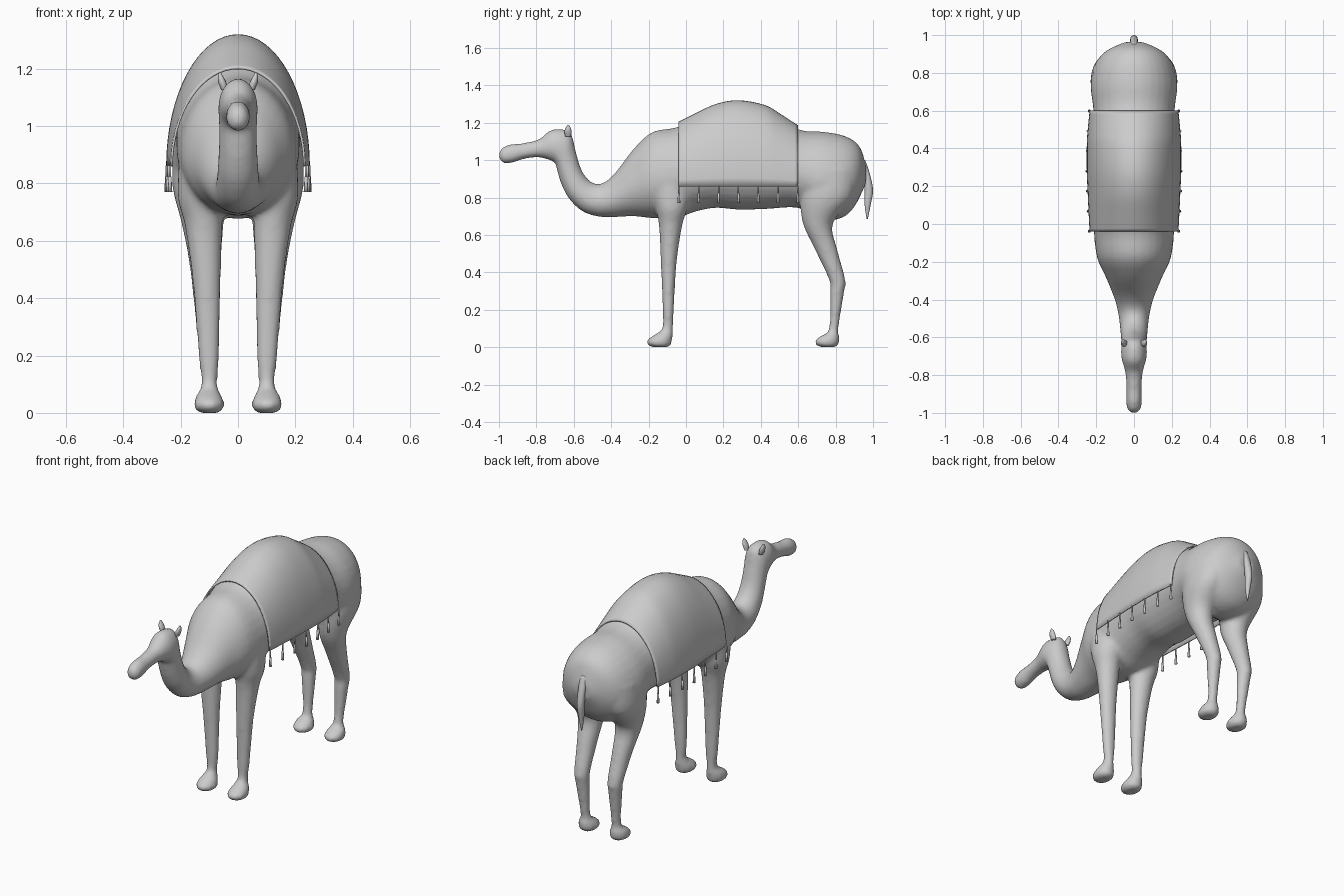
import bpy, bmesh, math
from mathutils import Vector, Matrix

if "Cube" in bpy.data.objects:
    bpy.data.objects.remove(bpy.data.objects["Cube"])


def smooth_rows(rows, steps=4):
    """Catmull-Rom interpolation of parameter rows."""
    out = []
    for i in range(len(rows) - 1):
        p0, p1 = rows[max(i - 1, 0)], rows[i]
        p2, p3 = rows[i + 1], rows[min(i + 2, len(rows) - 1)]
        for s in range(steps):
            t = s / steps
            out.append([0.5 * (2 * b + (c - a) * t + (2 * a - 5 * b + 4 * c - d) * t * t
                               + (3 * b - a - 3 * c + d) * t ** 3)
                        for a, b, c, d in zip(p0, p1, p2, p3)])
    out.append(list(rows[-1]))
    return out


def finish(name, bm):
    bmesh.ops.recalc_face_normals(bm, faces=bm.faces)
    for f in bm.faces:
        f.smooth = True
    me = bpy.data.meshes.new(name)
    bm.to_mesh(me)
    bm.free()
    ob = bpy.data.objects.new(name, me)
    bpy.context.collection.objects.link(ob)
    return ob


def loft(name, rings, closed=True):
    bm = bmesh.new()
    vs = [[bm.verts.new(p) for p in r] for r in rings]
    n = len(vs[0])
    for a, b in zip(vs, vs[1:]):
        for i in range(n if closed else n - 1):
            j = (i + 1) % n
            bm.faces.new((a[i], a[j], b[j], b[i]))
    if closed:
        bm.faces.new(vs[0])
        bm.faces.new(vs[-1])
    return finish(name, bm)


def body_ring(row, n=32, f=0.45):
    """Egg-shaped ring between a top and a bottom point, widest at fraction f."""
    ty, tz, by, bz, w = row
    top, bot = Vector((0, ty, tz)), Vector((0, by, bz))
    mid = bot.lerp(top, f)
    ring = []
    for k in range(n):
        a = 2 * math.pi * k / n
        s = math.sin(a)
        ring.append(mid + Vector((w * math.cos(a), 0, 0)) + ((top - mid) * s if s > 0 else (mid - bot) * s))
    return ring


def flat_ring(row, side=1, n=20):
    """Horizontal ellipse from z, y range and x range."""
    z, y0, y1, x0, x1 = row
    return [Vector((side * ((x0 + x1) / 2 + (x1 - x0) / 2 * math.cos(2 * math.pi * k / n)),
                    (y0 + y1) / 2 + (y1 - y0) / 2 * math.sin(2 * math.pi * k / n), z)) for k in range(n)]


# Head, neck and torso: top y, top z, bottom y, bottom z, half width
BODY = [
    (-1.0, 1.035, -1.0, 1.015, .012), (-.985, 1.065, -.98, .985, .034), (-.94, 1.085, -.93, .985, .042),
    (-.88, 1.09, -.87, 1.005, .04), (-.79, 1.11, -.79, 1.015, .046), (-.74, 1.15, -.73, 1.0, .06),
    (-.70, 1.165, -.70, .985, .068), (-.62, 1.15, -.69, .95, .068), (-.59, 1.05, -.67, .88, .066),
    (-.56, .95, -.63, .80, .07), (-.51, .885, -.56, .73, .075), (-.45, .875, -.48, .70, .085),
    (-.38, .93, -.40, .695, .105), (-.28, 1.06, -.28, .70, .15), (-.18, 1.15, -.18, .69, .195),
    (-.05, 1.175, -.05, .69, .212), (.05, 1.225, .05, .725, .215), (.16, 1.28, .16, .745, .215),
    (.28, 1.3, .28, .735, .218), (.42, 1.27, .42, .738, .215), (.6, 1.165, .6, .745, .215),
    (.75, 1.15, .72, .68, .23), (.86, 1.125, .83, .69, .205), (.93, 1.07, .9, .75, .15),
    (.965, .96, .96, .87, .05)]
body = loft("camel_body", [body_ring(r) for r in smooth_rows(BODY)])

# Legs with feet: z, front y, back y, inner x, outer x
FRONT = [(.9, -.2, .04, .05, .205), (.75, -.165, .01, .05, .21), (.65, -.145, -.02, .055, .185),
         (.45, -.135, -.05, .06, .158), (.2, -.125, -.065, .065, .138), (.1, -.128, -.07, .072, .128),
         (.06, -.18, -.07, .058, .146), (.035, -.21, -.075, .047, .154), (.012, -.205, -.08, .052, .15),
         (0, -.18, -.095, .07, .132)]
HIND = [(.95, .63, .90, .05, .22), (.8, .61, .89, .045, .23), (.66, .625, .785, .05, .197),
        (.52, .69, .81, .06, .17), (.36, .765, .852, .065, .152), (.29, .77, .845, .068, .145),
        (.1, .765, .815, .072, .128), (.06, .72, .82, .058, .146), (.035, .69, .82, .047, .154),
        (.012, .695, .815, .052, .15), (0, .72, .80, .07, .132)]
legs = [loft(n, [flat_ring(r, s) for r in smooth_rows(rows)])
        for n, rows in (("front_leg", FRONT), ("hind_leg", HIND)) for s in (1, -1)]

# Merge the legs into the body as one continuous skin
for o in legs + [body]:
    o.select_set(True)
bpy.context.view_layer.objects.active = body
bpy.ops.object.join()
rm = body.modifiers.new("skin", 'REMESH')
rm.mode = 'VOXEL'
rm.voxel_size = 0.012
rm.use_smooth_shade = True
sm = body.modifiers.new("soften", 'SMOOTH')
sm.factor = 0.5
sm.iterations = 6

# Tail
TAIL = [(1.0, .925, .958, -.02, .02), (.93, .95, .982, -.021, .021), (.84, .955, 1.0, -.02, .02),
        (.76, .955, .987, -.014, .014), (.685, .966, .972, -.003, .003)]
loft("tail", [flat_ring(r, 1, 12) for r in smooth_rows(TAIL)])

# Ears
EAR = [(1.125, -.645, -.615, .035, .058), (1.15, -.65, -.612, .04, .068), (1.17, -.645, -.615, .05, .07),
       (1.187, -.633, -.625, .06, .066)]
for s, n in ((1, "left_ear"), (-1, "right_ear")):
    loft(n, [flat_ring(r, s, 12) for r in smooth_rows(EAR)])

# Saddle blanket: y, top z, half width
CLOTH = [(-.04, 1.205, .235), (.05, 1.25, .24), (.16, 1.3, .245), (.28, 1.32, .25),
         (.42, 1.295, .25), (.5, 1.25, .245), (.6, 1.185, .235)]
HEM = .86
arc = [math.pi * k / 32 for k in range(33)]
blanket = loft("blanket", [[(w * math.cos(a), y, HEM + (t - HEM) * math.sin(a)) for a in arc]
                           for y, t, w in smooth_rows(CLOTH)], closed=False)
so = blanket.modifiers.new("thickness", 'SOLIDIFY')
so.thickness = 0.008
so.offset = -1
bpy.ops.object.select_all(action='DESELECT')
blanket.select_set(True)
bpy.context.view_layer.objects.active = blanket
bpy.ops.object.shade_smooth_by_angle()

# Tassels hanging from both hems
bm = bmesh.new()
for i in range(7):
    y = -.038 + i * .636 / 6
    x = .237 + .012 * math.sin(math.pi * i / 6)
    for z, h, r1, r2 in ((.84, .045, .004, .004), (.797, .055, .008, .005)):
        bmesh.ops.create_cone(bm, cap_ends=True, segments=8, radius1=r1, radius2=r2, depth=h,
                              matrix=Matrix.Translation((x, y, z)))
tassels = finish("tassels", bm)
tassels.modifiers.new("both_sides", 'MIRROR')
